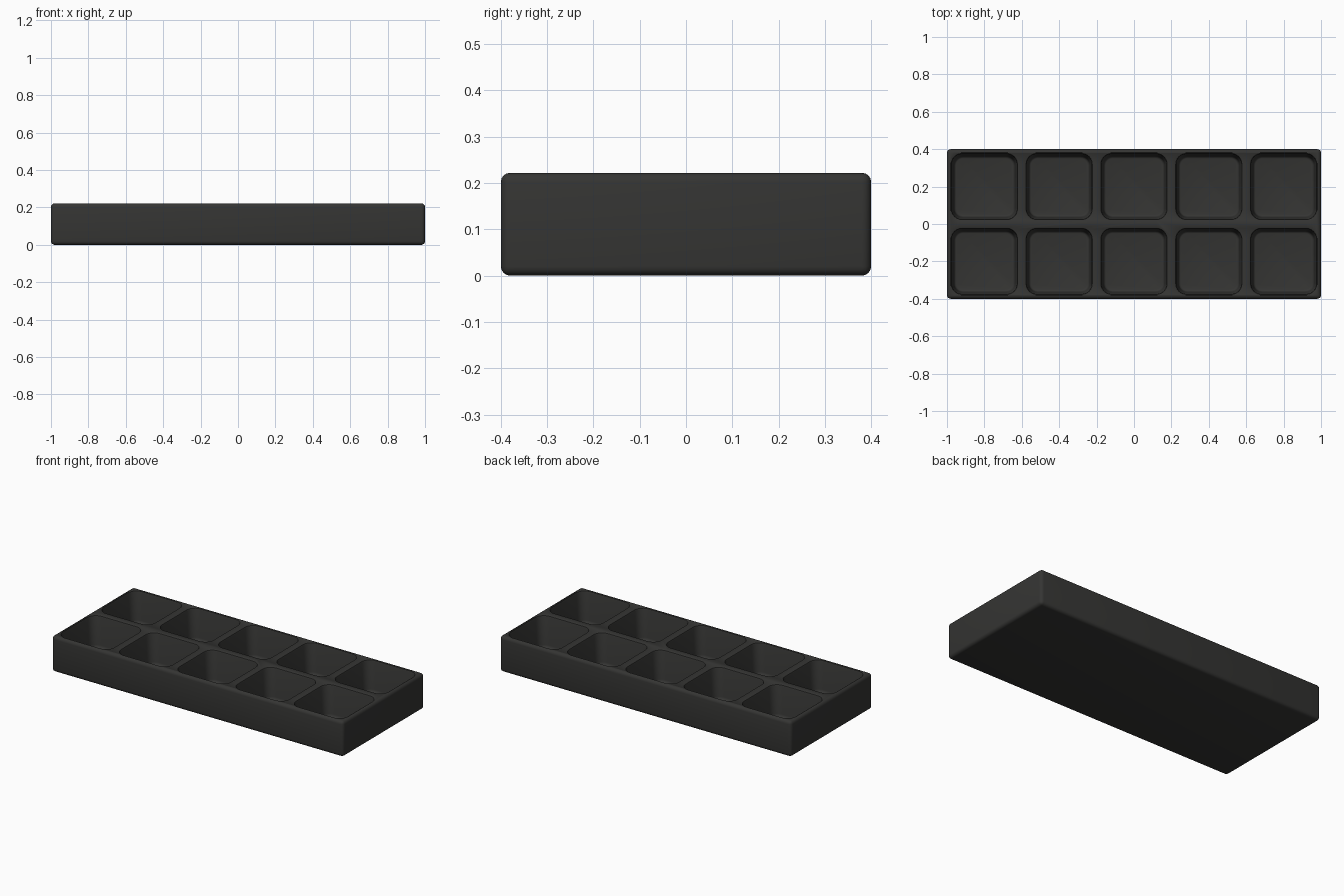
import bpy, bmesh, math

if "Cube" in bpy.data.objects:
    bpy.data.objects.remove(bpy.data.objects["Cube"])

H = 0.222


def rounded_square(bm, cx, cy, half, r, z, seg=6):
    ring = []
    for k, (sx, sy) in enumerate([(1, 1), (-1, 1), (-1, -1), (1, -1)]):
        for i in range(seg + 1):
            a = math.pi / 2 * (k + i / seg)
            ring.append(bm.verts.new((cx + sx * (half - r) + r * math.cos(a),
                                      cy + sy * (half - r) + r * math.sin(a), z)))
    return ring


def make_object(name, bm):
    bmesh.ops.recalc_face_normals(bm, faces=bm.faces)
    mesh = bpy.data.meshes.new(name)
    bm.to_mesh(mesh)
    bm.free()
    ob = bpy.data.objects.new(name, mesh)
    bpy.context.collection.objects.link(ob)
    return ob


# Tray body: block with rounded edges
bm = bmesh.new()
bmesh.ops.create_cube(bm, size=1)
for v in bm.verts:
    v.co = (v.co.x * 2, v.co.y * 0.8, (v.co.z + 0.5) * H)
bmesh.ops.bevel(bm, geom=bm.edges[:], offset=0.02, segments=4, profile=0.5, affect='EDGES')
tray = make_object("tray", bm)

# Ten tapered pockets: (half size, corner radius, height) from floor to rim
profile = [(0.150, 0.035, 0.030), (0.156, 0.041, 0.032), (0.161, 0.046, 0.038),
           (0.163, 0.048, 0.046), (0.174, 0.054, H - 0.010),
           (0.177, 0.057, H - 0.003), (0.182, 0.062, H), (0.182, 0.062, H + 0.05)]
bm = bmesh.new()
for ix in range(5):
    for cy in (-0.2, 0.2):
        cx = -0.8 + 0.4 * ix
        rings = [rounded_square(bm, cx, cy, *p) for p in profile]
        n = len(rings[0])
        for a, b in zip(rings, rings[1:]):
            for i in range(n):
                j = (i + 1) % n
                bm.faces.new((a[i], a[j], b[j], b[i]))
        bm.faces.new(rings[0][::-1])
        bm.faces.new(rings[-1])
cutter = make_object("pocket_cutter", bm)
cutter.hide_render = True

# Cut the pockets out of the tray
mod = tray.modifiers.new("pockets", 'BOOLEAN')
mod.operation = 'DIFFERENCE'
mod.solver = 'EXACT'
mod.object = cutter
bpy.context.view_layer.objects.active = tray
tray.select_set(True)
bpy.ops.object.modifier_apply(modifier=mod.name)
bpy.data.objects.remove(cutter)
bpy.ops.object.shade_smooth_by_angle(angle=math.radians(35))

# Dark plastic
mat = bpy.data.materials.new("dark_plastic")
mat.diffuse_color = (0.035, 0.035, 0.033, 1)
mat.use_nodes = True
mat.node_tree.nodes["Principled BSDF"].inputs["Base Color"].default_value = mat.diffuse_color
tray.data.materials.clear()
tray.data.materials.append(mat)
